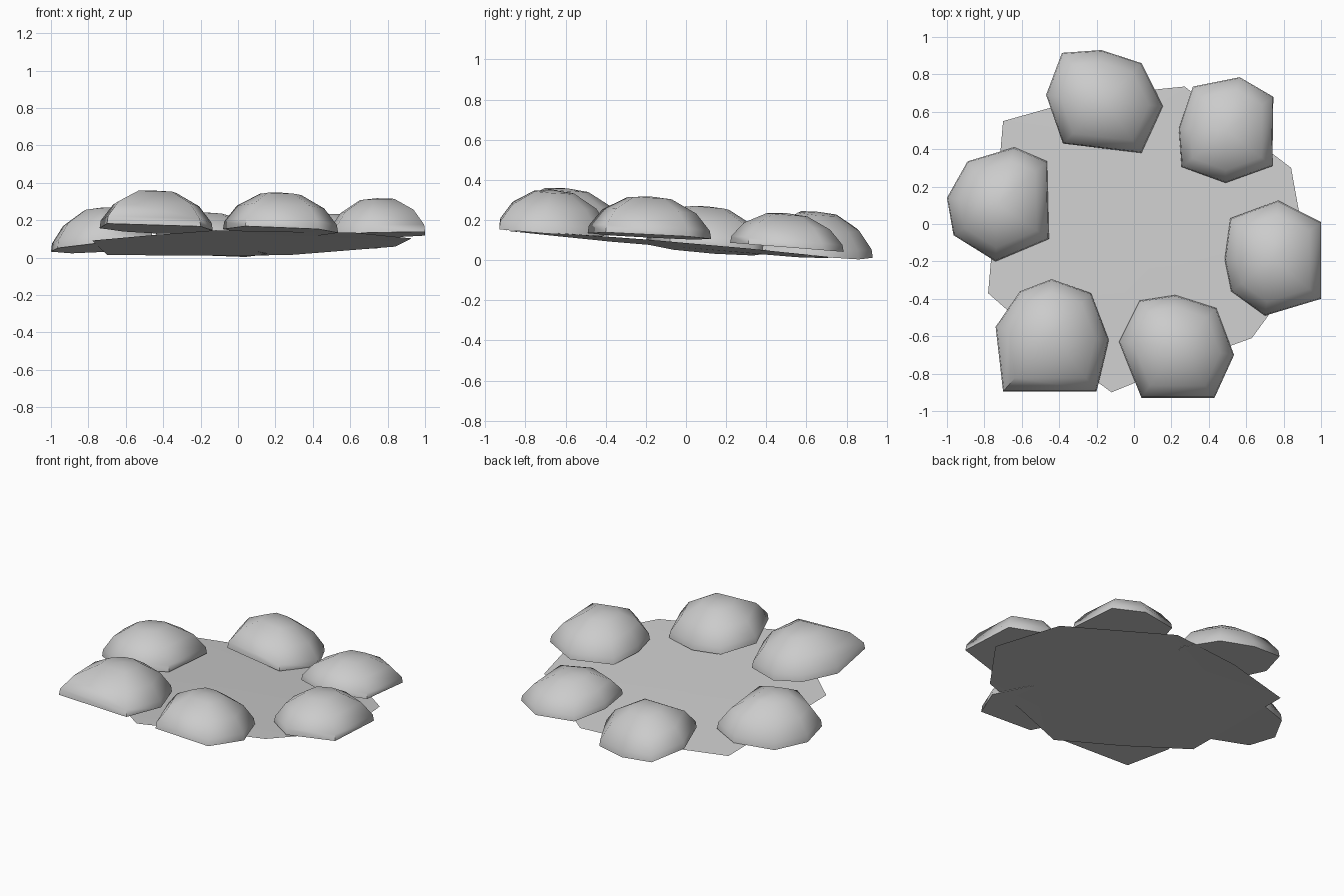
import bpy, bmesh, math

if "Cube" in bpy.data.objects:
    bpy.data.objects.remove(bpy.data.objects["Cube"])

# dome profile shared by all stones: (outline scale, height fraction)
DOME = [(1.0, 0.0), (0.98, 0.2), (0.76, 0.62), (0.36, 0.95)]


def finish(bm, name, angle=40):
    bmesh.ops.recalc_face_normals(bm, faces=bm.faces)
    me = bpy.data.meshes.new(name)
    bm.to_mesh(me)
    bm.free()
    ob = bpy.data.objects.new(name, me)
    bpy.context.collection.objects.link(ob)
    bpy.context.view_layer.objects.active = ob
    ob.select_set(True)
    bpy.ops.object.shade_smooth_by_angle(angle=math.radians(angle))
    ob.select_set(False)


def stone(name, outline, base_z, slope_x, slope_y, height):
    """Low-poly domed stone on a tilted flat base."""
    n = len(outline)
    cx = (min(p[0] for p in outline) + max(p[0] for p in outline)) / 2
    cy = (min(p[1] for p in outline) + max(p[1] for p in outline)) / 2
    bm = bmesh.new()
    rings = []
    for s, h in DOME:
        rings.append([bm.verts.new((cx + (x - cx) * s, cy + (y - cy) * s,
                      base_z + slope_x * (x - cx) * s + slope_y * (y - cy) * s + h * height))
                      for x, y in outline])
    top = bm.verts.new((cx, cy, base_z + height))
    bm.faces.new(rings[0])
    for a, b in zip(rings, rings[1:]):
        for i in range(n):
            j = (i + 1) % n
            bm.faces.new((a[i], a[j], b[j], b[i]))
    for i in range(n):
        bm.faces.new((rings[-1][i], rings[-1][(i + 1) % n], top))
    finish(bm, name, 66)


# tilted, slightly domed sheet of ground under the ring
bm = bmesh.new()
edge = [(-.70, .55), (-.22, .685), (.27, .735), (.84, .30), (.93, -.2), (.63, -.61),
        (.27, -.74), (-.12, -.90), (-.46, -.65), (-.78, -.37)]
rim = [bm.verts.new((x, y, .072 + .015 * x - .085 * y)) for x, y in edge]
mid = bm.verts.new((0, 0, .085))
for i in range(len(rim)):
    bm.faces.new((mid, rim[i - 1], rim[i]))
finish(bm, "ground_patch")

# ring of stones
stone("stone_front_left", [(-.74, -.55), (-.61, -.36), (-.44, -.295), (-.23, -.37),
      (-.135, -.62), (-.20, -.895), (-.70, -.895)], .152, -.03, -.075, .206)
stone("stone_front_right", [(-.08, -.63), (.03, -.41), (.22, -.38), (.44, -.45),
      (.535, -.70), (.43, -.93), (.04, -.93)], .142, -.04, -.07, .206)
stone("stone_right", [(.485, -.19), (.515, .03), (.77, .125), (1, .01),
      (1, -.40), (.70, -.49), (.52, -.36)], .12, .03, -.05, .198)
stone("stone_back_right", [(.24, .51), (.315, .735), (.565, .785), (.745, .68),
      (.74, .31), (.49, .22), (.255, .305)], .064, .0, -.08, .17)
stone("stone_back_left", [(-.47, .69), (-.385, .915), (-.175, .93), (.04, .86),
      (.155, .63), (.04, .38), (-.38, .43)], .038, -.07, -.1, .203)
stone("stone_left", [(-1, .14), (-.89, .335), (-.64, .41), (-.465, .335),
      (-.455, -.08), (-.74, -.2), (-.965, -.06)], .054, .07, -.085, .214)
